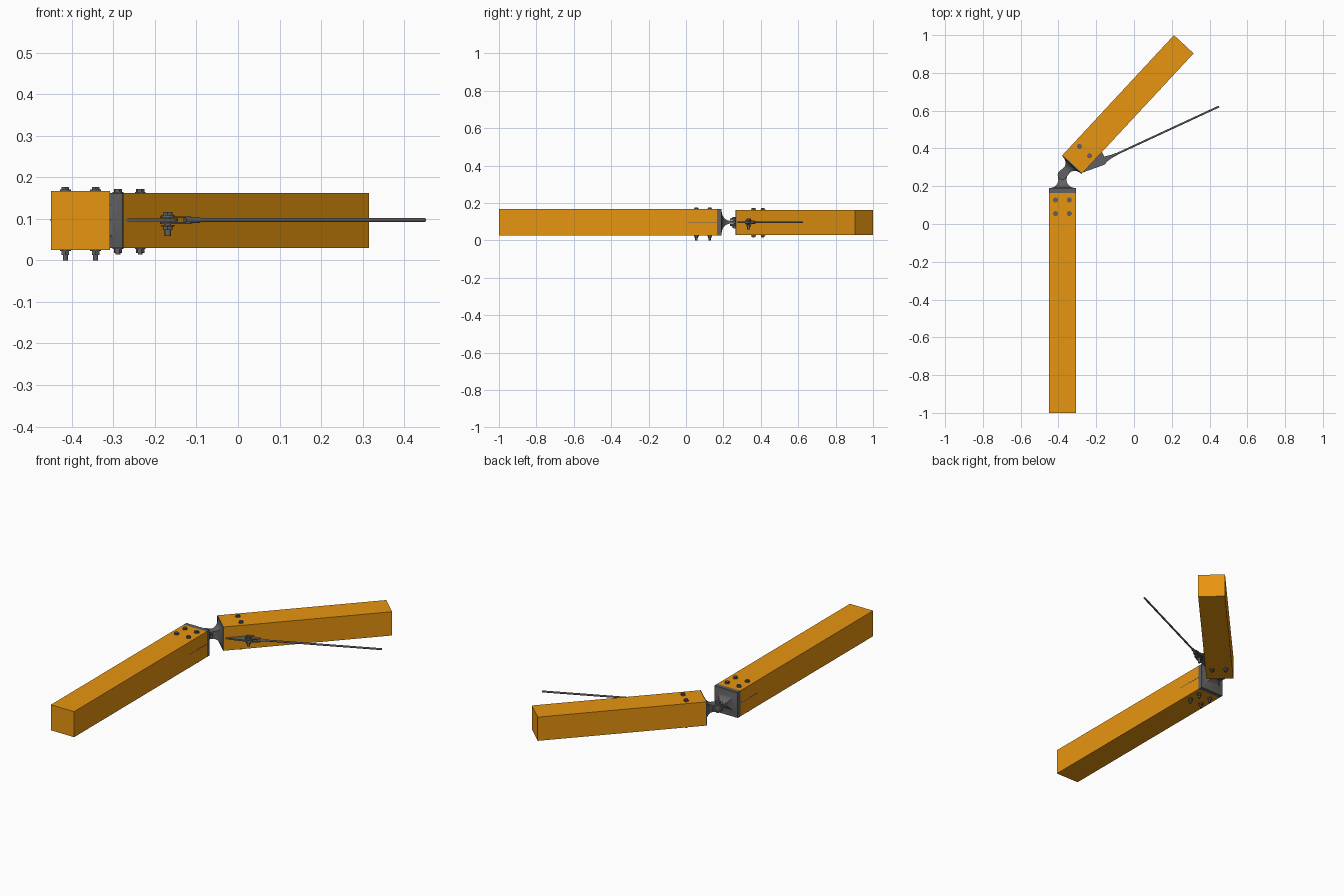
import bpy, bmesh, math
from mathutils import Matrix, Vector

if "Cube" in bpy.data.objects:
    bpy.data.objects.remove(bpy.data.objects["Cube"])

ZC = 0.097
PIN = Vector((-0.379, 0.26, ZC))
ARM1 = Matrix.Translation(PIN) @ Matrix.Rotation(math.pi, 4, 'Z')
ARM2 = Matrix.Translation(PIN) @ Matrix.Rotation(math.radians(-42.9), 4, 'Z')
LUG = Vector((0.103, 0.198, 0))                      # rod bolt, in arm 2 space
ROD = Matrix.Translation(ARM2 @ LUG) @ Matrix.Rotation(math.radians(-65.1), 4, 'Z')


def material(name, rgb):
    m = bpy.data.materials.new(name)
    m.diffuse_color = (*rgb, 1)
    m.use_nodes = True
    m.node_tree.nodes["Principled BSDF"].inputs["Base Color"].default_value = m.diffuse_color
    return m


WOOD = material("timber", (0.8, 0.3, 0.005))
STEEL = material("dark_steel", (0.12, 0.12, 0.125))


def finish(name, bm, frame, mat=STEEL, smooth=False):
    bmesh.ops.recalc_face_normals(bm, faces=bm.faces)
    bm.transform(frame)
    me = bpy.data.meshes.new(name)
    bm.to_mesh(me)
    bm.free()
    me.materials.append(mat)
    ob = bpy.data.objects.new(name, me)
    bpy.context.collection.objects.link(ob)
    if smooth:
        bpy.context.view_layer.objects.active = ob
        ob.select_set(True)
        bpy.ops.object.shade_smooth_by_angle(angle=math.radians(35))
        ob.select_set(False)
    return ob


def box(name, frame, x, y, z, mat=STEEL):
    bm = bmesh.new()
    bmesh.ops.create_cube(bm, size=1)
    for v in bm.verts:
        v.co = [(a + b) / 2 + c * (b - a) for (a, b), c in zip((x, y, z), v.co)]
    return finish(name, bm, frame, mat)


def add_cyl(bm, x, y, z0, z1, r, n=24):
    bmesh.ops.create_cone(bm, cap_ends=True, segments=n, radius1=r, radius2=r, depth=z1 - z0,
                          matrix=Matrix.Translation((x, y, (z0 + z1) / 2)))


def slab(name, frame, pts, z0, z1):
    bm = bmesh.new()
    f = bm.faces.new([bm.verts.new((x, y, z0)) for x, y in pts])
    ext = bmesh.ops.extrude_face_region(bm, geom=[f])["geom"]
    bmesh.ops.translate(bm, vec=(0, 0, z1 - z0),
                        verts=[g for g in ext if isinstance(g, bmesh.types.BMVert)])
    return finish(name, bm, frame, smooth=True)


def arc(cx, cy, r, a0, a1, n=14):
    return [(cx + r * math.cos(math.radians(a0 + (a1 - a0) * i / n)),
             cy + r * math.sin(math.radians(a0 + (a1 - a0) * i / n))) for i in range(n + 1)]


def bolt(name, frame, x, y, top, bottom, r=0.006, tail=0.024):
    # washer + hex head on top, washer + hex nut + thread end below
    bm = bmesh.new()
    add_cyl(bm, x, y, bottom - tail, top, r)
    add_cyl(bm, x, y, top, top + 0.003, r * 2.2)
    add_cyl(bm, x, y, top + 0.003, top + 0.0098, r * 1.7, 6)
    add_cyl(bm, x, y, bottom - 0.003, bottom, r * 2.2)
    add_cyl(bm, x, y, bottom - 0.012, bottom - 0.003, r * 1.7, 6)
    finish(name, bm, frame, smooth=True)


def neck(name, frame, y0, y1, w0, h0, w1, h1):
    # concave flare from the end plate (y0) to the hinge lug (y1)
    bm = bmesh.new()
    rings, n = [], 10
    for i in range(n + 1):
        t = i / n
        k = 1 - math.sqrt(1 - (1 - t) ** 2)
        w, h = w1 + (w0 - w1) * k, h1 + (h0 - h1) * k
        y = y0 + (y1 - y0) * t
        rings.append([bm.verts.new((sx * w, y, sz * h))
                      for sx, sz in ((-1, -1), (1, -1), (1, 1), (-1, 1))])
    for a, b in zip(rings, rings[1:]):
        for j in range(4):
            bm.faces.new((a[j], a[(j + 1) % 4], b[(j + 1) % 4], b[j]))
    bm.faces.new(rings[0])
    bm.faces.new(rings[-1])
    finish(name, bm, frame, smooth=True)


# Timber beams
box("long_beam", ARM1, (-0.0715, 0.0715), (0.095, 1.26), (-0.072, 0.070), WOOD)
box("short_beam", ARM2, (-0.071, 0.071), (0.078, 0.944), (-0.067, 0.065), WOOD)

# End plates and knife plates slotted into the timber
box("long_beam_end_plate", ARM1, (-0.0715, 0.0715), (0.070, 0.095), (-0.072, 0.070))
box("short_beam_end_plate", ARM2, (-0.071, 0.071), (0.073, 0.078), (-0.067, 0.065))
box("long_beam_knife_plate", ARM1, (-0.0718, 0.0718), (0.09, 0.25), (-0.002, 0.002))

# Flared necks
neck("long_beam_neck", ARM1, 0.070, 0.022, 0.067, 0.060, 0.021, 0.0075)
neck("short_beam_neck", ARM2, 0.073, 0.030, 0.069, 0.063, 0.020, 0.019)

# Hinge: one tongue between two fork cheeks, joined by a pin
eye = arc(0, 0, 0.025, 180, 360)
slab("hinge_tongue", ARM1, eye + [(0.021, 0.035), (-0.021, 0.035)], -0.0075, 0.0075)
for side, z in (("lower", -0.019), ("upper", 0.0085)):
    slab(f"{side}_hinge_cheek", ARM2, eye + [(0.021, 0.036), (-0.021, 0.036)], z, z + 0.0105)
bolt("hinge_pin", ARM1, 0, 0, 0.019, -0.019, r=0.007, tail=0.014)

# Timber bolts
for i, x in enumerate((-0.0365, 0.0365)):
    for j, y in enumerate((0.133, 0.205)):
        bolt(f"long_beam_bolt_{i}{j}", ARM1, x, y, 0.070, -0.072, tail=0.025)
    bolt(f"short_beam_bolt_{i}", ARM2, x, 0.172, 0.065, -0.067, tail=0.016)

# Side lug carrying the tie rod
slab("tie_rod_lug", ARM2, [(0.03, 0.080), (0.071, 0.084)] + arc(LUG.x, LUG.y, 0.024, -30, 100)
     + [(0.071, 0.232), (0.03, 0.232)], -0.004, 0.004)

# Clevis: two rounded straps, a tapered socket and the lug bolt
strap = arc(0, 0, 0.019, 180, 360) + [(0.008, 0.058), (-0.008, 0.058)]
for side, z in (("lower", -0.009), ("upper", 0.0045)):
    slab(f"{side}_clevis_strap", ROD, strap, z, z + 0.0045)
bolt("clevis_bolt", ROD, 0, 0, 0.009, -0.012, r=0.0075, tail=0.026)

along_y = Matrix.Rotation(-math.pi / 2, 4, 'X')
for name, y0, y1, r0, r1 in (("clevis_socket", 0.045, 0.085, 0.009, 0.0065),
                             ("tie_rod", 0.08, 0.682, 0.005, 0.005)):
    bm = bmesh.new()
    bmesh.ops.create_cone(bm, cap_ends=True, segments=20, radius1=r0, radius2=r1, depth=y1 - y0,
                          matrix=Matrix.Translation((0, (y0 + y1) / 2, 0)) @ along_y)
    finish(name, bm, ROD, smooth=True)
